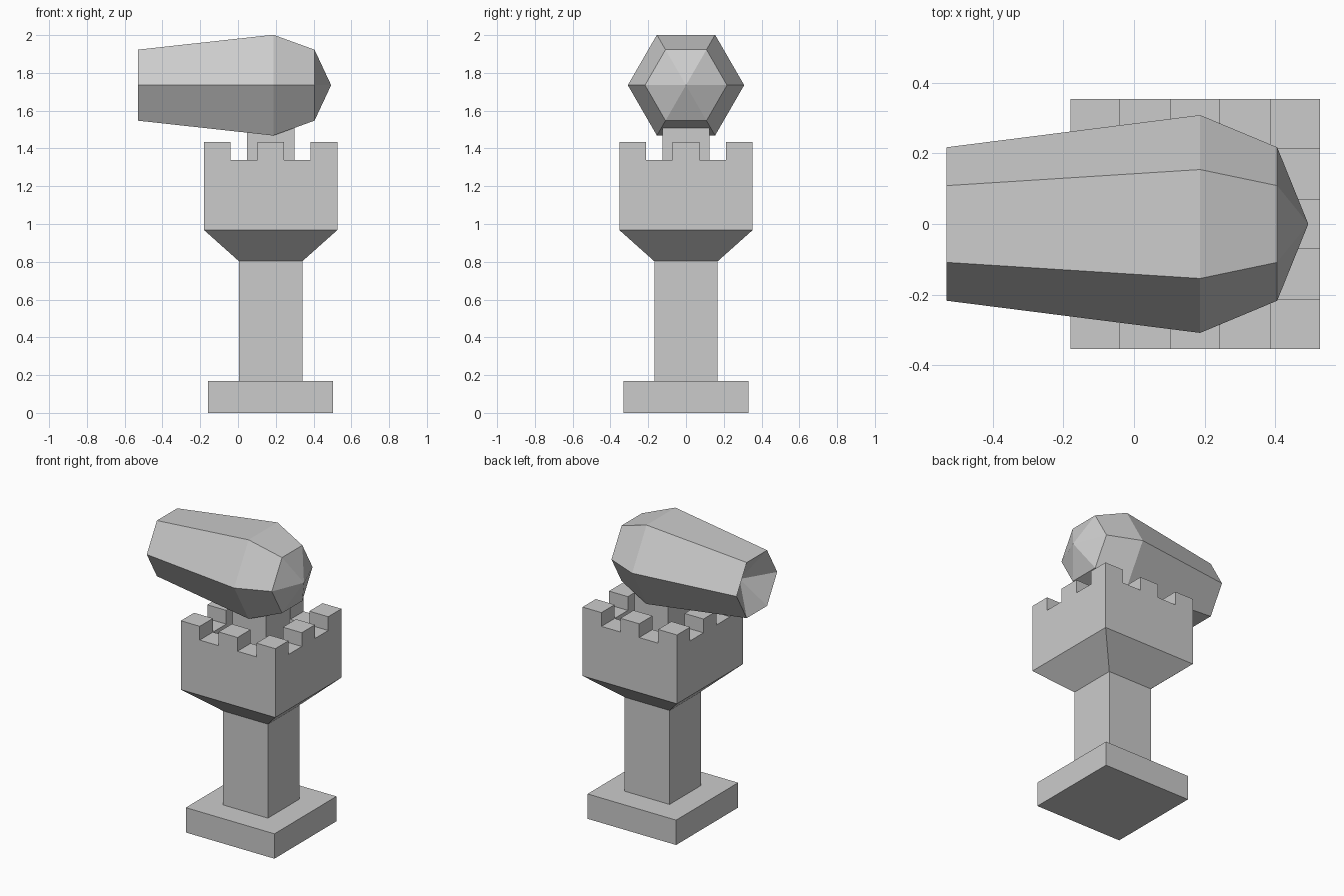
import bpy, bmesh
from math import cos, sin, pi
from mathutils import Vector

if "Cube" in bpy.data.objects:
    bpy.data.objects.remove(bpy.data.objects["Cube"])

CX = 0.173   # tower axis


def loft(name, rings, sides, place, phase=0.0):
    """Skin rings of (radius, height); a zero radius makes a point, open ends are capped."""
    bm = bmesh.new()
    loops = []
    for r, h in rings:
        count = sides if r > 0 else 1
        loops.append([bm.verts.new(place(r * cos(phase + 2 * pi * i / sides),
                                         r * sin(phase + 2 * pi * i / sides), h))
                      for i in range(count)])
    for a, b in zip(loops, loops[1:]):
        for i in range(sides):
            j = (i + 1) % sides
            quad = [a[i % len(a)], a[j % len(a)], b[j % len(b)], b[i % len(b)]]
            bm.faces.new(list(dict.fromkeys(quad)))
    for end in (loops[0], loops[-1]):
        if len(end) > 1:
            bm.faces.new(end)
    bmesh.ops.recalc_face_normals(bm, faces=bm.faces)
    mesh = bpy.data.meshes.new(name)
    bm.to_mesh(mesh)
    bm.free()
    obj = bpy.data.objects.new(name, mesh)
    bpy.context.collection.objects.link(obj)
    return obj


def square(name, rings, x=CX, y=0.0):
    """Square-section part from (half width, z) rings."""
    return loft(name, [(h * 2 ** 0.5, z) for h, z in rings], 4,
                lambda u, v, z: Vector((x + u, y + v, z)), pi / 4)


# Plinth, column and post carrying the barrel
square("plinth", [(0.331, 0), (0.331, 0.168)])
square("column", [(0.168, 0.168), (0.168, 0.803)])
square("barrel_post", [(0.125, 1.2), (0.125, 1.6)])

# Flared turret with a recessed floor behind its parapet
square("turret", [(0.168, 0.803), (0.353, 0.968), (0.353, 1.34),
                  (0.212, 1.34), (0.212, 1.2)])

# Eight battlements around the parapet
for i in (-1, 0, 1):
    for j in (-1, 0, 1):
        if i or j:
            square("battlement", [(0.0705, 1.34), (0.0705, 1.433)],
                   CX + i * 0.2825, j * 0.2825)

# Hexagonal barrel along x, pointed nose and dished rear
loft("barrel", [(0, -0.40), (0.217, -0.53), (0.308, 0.187), (0.217, 0.405), (0, 0.493)],
     6, lambda u, v, x: Vector((x, u, 1.735 + v)))
